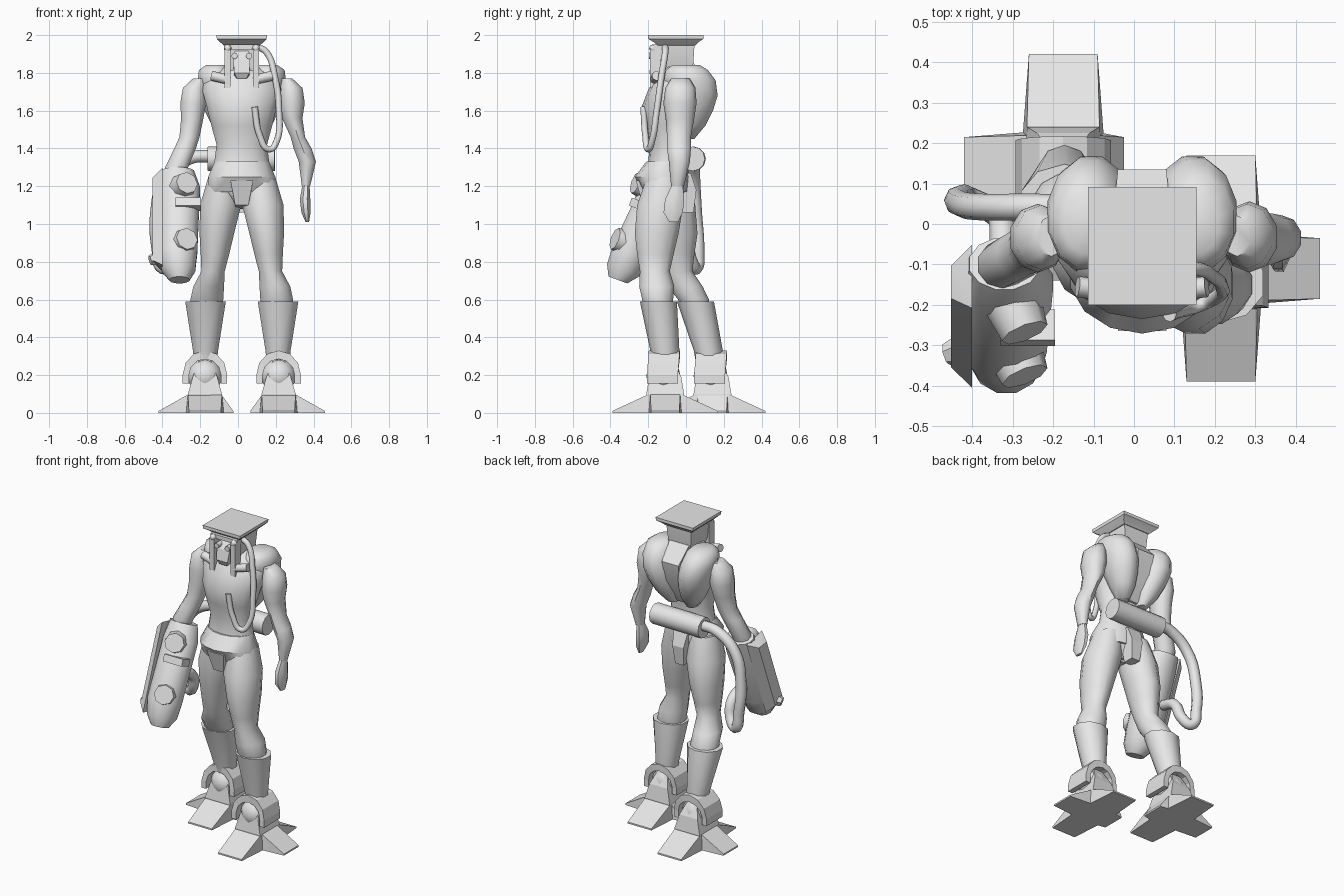
import bpy
import bmesh
from math import cos, sin, pi, radians, sqrt
from mathutils import Matrix, Vector

default_cube = bpy.data.objects.get("Cube")
if default_cube:
    bpy.data.objects.remove(default_cube)

GREY = (.8, .8, .8, 1)
material = bpy.data.materials.new("plain grey")
material.use_nodes = True
material.diffuse_color = GREY
material.node_tree.nodes["Principled BSDF"].inputs["Base Color"].default_value = GREY

MID = .02  # the body's own centre line


def finish(name, bm, angle=45, matrix=None):
    """Turn a bmesh into an object, smooth except on sharp edges."""
    if matrix:
        bm.transform(matrix)
    bmesh.ops.recalc_face_normals(bm, faces=bm.faces[:])
    for face in bm.faces:
        face.smooth = True
    for edge in bm.edges:
        edge.smooth = edge.calc_face_angle(pi) < radians(angle)
    mesh = bpy.data.meshes.new(name)
    bm.to_mesh(mesh)
    bm.free()
    mesh.materials.append(material)
    obj = bpy.data.objects.new(name, mesh)
    bpy.context.collection.objects.link(obj)


def loft(name, rings, sides=10, angle=45, matrix=None):
    """Skin stacked ellipses (x, y, z, x radius, y radius); four sides make a box."""
    bm = bmesh.new()
    grow = sqrt(2) if sides == 4 else 1
    loops = []
    for x, y, z, rx, ry in rings:
        turns = [2 * pi * (i + .5) / sides for i in range(sides)]
        loops.append([bm.verts.new((x + grow * rx * cos(t), y + grow * ry * sin(t), z))
                      for t in turns])
    for low, high in zip(loops, loops[1:]):
        for i in range(sides):
            j = (i + 1) % sides
            bm.faces.new((low[i], low[j], high[j], high[i]))
    bm.faces.new(loops[0])
    bm.faces.new(loops[-1])
    finish(name, bm, angle, matrix)


def hull(name, points, matrix=None):
    bm = bmesh.new()
    for point in points:
        bm.verts.new(point)
    bmesh.ops.convex_hull(bm, input=bm.verts[:])
    finish(name, bm, 20, matrix)


def mirrored_hull(name, half):
    """Hull of (half width, y, z) points on both sides of the centre line."""
    hull(name, [(MID + s * w, y, z) for s in (-1, 1) for w, y, z in half])


def box(name, low, high, matrix=None):
    hull(name, [(x, y, z) for x in (low[0], high[0])
                for y in (low[1], high[1]) for z in (low[2], high[2])], matrix)


def ball(name, centre, radii):
    bm = bmesh.new()
    bmesh.ops.create_uvsphere(bm, u_segments=12, v_segments=8, radius=1)
    finish(name, bm, 50, Matrix.Translation(centre) @ Matrix.Diagonal((*radii, 1)))


def rod(name, start, end, radius, sides=10, tip=1, matrix=None):
    start, end = Vector(start), Vector(end)
    axis = end - start
    bm = bmesh.new()
    bmesh.ops.create_cone(bm, cap_ends=True, segments=sides, radius1=radius,
                          radius2=radius * tip, depth=axis.length)
    bm.transform(Matrix.Translation((start + end) / 2)
                 @ axis.to_track_quat('Z', 'Y').to_matrix().to_4x4())
    finish(name, bm, 50, matrix)


def hose(name, points, radius):
    curve = bpy.data.curves.new(name, 'CURVE')
    curve.dimensions = '3D'
    curve.bevel_depth = radius
    curve.bevel_resolution = 2
    curve.resolution_u = 6
    curve.use_fill_caps = True
    spline = curve.splines.new('BEZIER')
    spline.bezier_points.add(len(points) - 1)
    for knot, point in zip(spline.bezier_points, points):
        knot.co = point
        knot.handle_left_type = knot.handle_right_type = 'AUTO'
    curve.materials.append(material)
    bpy.context.collection.objects.link(bpy.data.objects.new(name, curve))


# Torso, hips and the flaps front and back
loft("torso", [(MID, -.11, 1.1, .05, .07), (MID, -.105, 1.2, .175, .12),
               (MID, -.1, 1.32, .15, .1), (MID, -.095, 1.42, .137, .098),
               (MID, -.1, 1.52, .165, .115), (MID, -.09, 1.62, .19, .145),
               (MID, -.055, 1.71, .215, .145), (MID, -.045, 1.78, .195, .12),
               (MID, -.04, 1.84, .08, .08)], sides=14)
loft("belt", [(MID, -.11, 1.17, .18, .12), (MID, -.125, 1.25, .182, .146),
              (MID, -.105, 1.33, .148, .105)], sides=14, angle=50)
mirrored_hull("groin_plate", ((.06, -.265, 1.23), (.06, -.1, 1.23),
                              (.035, -.23, 1.1), (.035, -.06, 1.08)))
mirrored_hull("rear_flap", ((.05, -.05, 1.27), (.05, .025, 1.27), (.04, .055, 1.18),
                            (.03, .04, 1.06), (.03, -.03, 1.06)))

# Legs: outward offset, mean depth and stride are shared by both sides
for side, label in ((1, "left"), (-1, "right")):
    def station(out, depth, stride, z, rx, ry):
        return (MID + side * out, depth - side * stride, z, rx, ry)

    loft(label + "_leg", [station(.09, -.1, .01, 1.25, .09, .1),
                          station(.112, -.105, .032, 1.1, .113, .126),
                          station(.132, -.105, .05, .95, .095, .12),
                          station(.142, -.107, .055, .84, .078, .1),
                          station(.152, -.105, .06, .75, .064, .082),
                          station(.175, -.08, .075, .67, .084, .096),
                          station(.185, -.055, .095, .6, .09, .085),
                          station(.19, -.03, .1, .45, .06, .06)], sides=12)
    loft(label + "_boot", [station(.192, .005, .115, .28, .065, .07),
                           station(.192, .003, .115, .33, .07, .077),
                           station(.192, -.048, .098, .59, .113, .098)], sides=10)

    # Ankle guard: an arch of slabs around a dome, leaning back at the top
    foot = Matrix.Translation((MID + side * .195, .015 - side * .125, 0))
    ball(label + "_ankle", foot @ Vector((0, -.01, .195)), (.092, .09, .09))
    arch = [(1, -.045)] + [(cos(pi * i / 6), sin(pi * i / 6)) for i in range(7)] + [(-1, -.045)]
    for (c1, s1), (c2, s2) in zip(arch, arch[1:]):
        hull(label + "_ankle_guard",
             [(c * wide, y - .015 + .01 * s, .2 + (s * high if s >= 0 else s))
              for c, s in ((c1, s1), (c2, s2))
              for wide, high in ((.118, .13), (.085, .085)) for y in (-.082, .082)], foot)

    # Four-toed foot
    loft(label + "_foot", [(0, 0, 0, .09, .09), (0, 0, .1, .09, .1),
                           (0, 0, .19, .065, .085), (0, 0, .28, .03, .04)],
         sides=4, angle=15, matrix=foot)
    toes = (("front", -90, .28, .1), ("back", 90, .28, .1),
            ("outer", 90 - side * 90, .245, .088), ("inner", 90 + side * 90, .15, .088))
    for toe, heading, reach, width in toes:
        hull(label + "_" + toe + "_toe",
             [(x, s * w, z) for s in (-1, 1)
              for x, w, z in ((0, width, 0), (.08, width, 0), (0, width * .9, .1),
                              (.085, width * .9, .1), (reach, width * .85, 0),
                              (reach, width * .85, .01))],
             foot @ Matrix.Rotation(radians(heading), 4, 'Z'))

# Arms
loft("left_arm", [(.255, -.03, 1.77, .035, .05), (.28, -.03, 1.72, .065, .08),
                  (.285, -.032, 1.64, .072, .088), (.287, -.032, 1.56, .057, .076),
                  (.317, -.037, 1.46, .04, .063), (.342, -.037, 1.4, .05, .063),
                  (.367, -.035, 1.33, .048, .056), (.36, -.045, 1.2, .023, .034)])
loft("left_hand", [(.36, -.045, 1.21, .02, .03), (.355, -.06, 1.13, .03, .055),
                   (.36, -.068, 1.06, .026, .055), (.367, -.065, 1.01, .01, .025)], sides=8)
loft("right_arm", [(-.205, -.03, 1.77, .035, .05), (-.23, -.033, 1.72, .065, .08),
                   (-.237, -.035, 1.64, .072, .085), (-.242, -.045, 1.56, .062, .075),
                   (-.257, -.06, 1.46, .056, .064), (-.28, -.075, 1.4, .06, .062),
                   (-.325, -.1, 1.3, .064, .059), (-.335, -.12, 1.2, .04, .04)])

# Shoulder pack: two tapering lobes around a ridge
for side, label in ((1, "left"), (-1, "right")):
    loft(label + "_pack_lobe", [(MID + side * out, y, z, rx, ry) for out, y, z, rx, ry in (
        (.07, .005, 1.45, .035, .04), (.09, .025, 1.52, .07, .08),
        (.11, .035, 1.6, .09, .112), (.125, .036, 1.68, .1, .136),
        (.137, .02, 1.76, .1, .142), (.14, .005, 1.815, .09, .115),
        (.135, 0, 1.842, .055, .075))], sides=12, angle=50)
mirrored_hull("pack_ridge", ((.07, -.05, 1.85), (.07, .04, 1.85), (.06, .135, 1.75),
                             (.05, .11, 1.62), (.03, .02, 1.46), (.03, -.05, 1.46)))

# Head with its flat cap
loft("head", [(MID, -.05, 1.78, .055, .075), (MID, -.05, 1.84, .08, .088),
              (MID, -.05, 1.95, .09, .095)], sides=4, angle=20)
loft("cap", [(MID, -.05, 1.945, .095, .1), (MID, -.052, 1.96, .112, .115),
             (MID, -.054, 1.98, .132, .146), (MID, -.054, 2, .134, .146)], sides=4, angle=20)
mirrored_hull("snout", ((.035, -.14, 1.92), (.045, -.18, 1.87), (.04, -.195, 1.8),
                        (.025, -.18, 1.77), (.04, -.1, 1.77)))
box("brow", (MID - .095, -.175, 1.925), (MID + .095, -.13, 1.95))
for side, label in ((1, "left"), (-1, "right")):
    x = MID + side * .038
    rod(label + "_eye", (x, -.14, 1.89), (x, -.195, 1.89), .017, sides=8)
    x = MID + side * .075
    box(label + "_face_strap", (x - .016, -.19, 1.72), (x + .016, -.135, 1.93))
    rod(label + "_breather", (x, -.165, 1.765), (x + side * .085, -.155, 1.785), .026, sides=8)
    ball(label + "_valve", (x, -.175, 1.93), (.02, .02, .02))
hose("breathing_hose", [(.1, -.11, 1.94), (.15, -.11, 1.91), (.195, -.13, 1.78),
                        (.217, -.155, 1.6), (.205, -.18, 1.44), (.165, -.2, 1.395),
                        (.115, -.215, 1.47), (.088, -.225, 1.62)], .017)

# Tank across the back with its feed hose
rod("back_tank", (.195, .035, 1.345), (-.16, .04, 1.345), .065, sides=12)
hose("feed_hose", [(-.14, .04, 1.36), (-.25, .042, 1.35), (-.38, .042, 1.25),
                   (-.432, .052, 1.06), (-.425, .064, .87), (-.395, .055, .765),
                   (-.345, .03, .8), (-.325, -.01, .9), (-.33, -.12, .95)], .033)

# Hand-held weapon, tipped so its muzzle leads
weapon = Matrix.Translation((-.32, -.21, 1)) @ Matrix.Rotation(radians(-20), 4, 'X')
loft("weapon_body", [(.01, -.04, -.33, .055, .055), (.005, -.03, -.27, .092, .096),
                     (0, -.025, -.17, .108, .106), (.01, -.005, .2, .113, .092),
                     (0, .01, .3, .09, .07)], sides=12, angle=35, matrix=weapon)
hull("weapon_plate", [(x, y, z) for x, shrink in ((-.132, .04), (-.08, 0))
                      for y, z in ((shrink - .1, .28 - shrink), (.06 - shrink, .3 - shrink),
                                   (.05 - shrink, shrink - .25),
                                   (shrink - .11, shrink - .27))], weapon)
rod("weapon_spur", (-.09, -.03, -.2), (-.145, -.04, -.22), .045, 6, .6, weapon)
for label, height in (("upper", .185), ("lower", -.13)):
    rod(label + "_weapon_knob", (0, 0, height), (.05, -.13, height), .08, 8, .75, weapon)
box("weapon_grip", (-.01, -.12, .06), (.125, -.04, .105), weapon)
